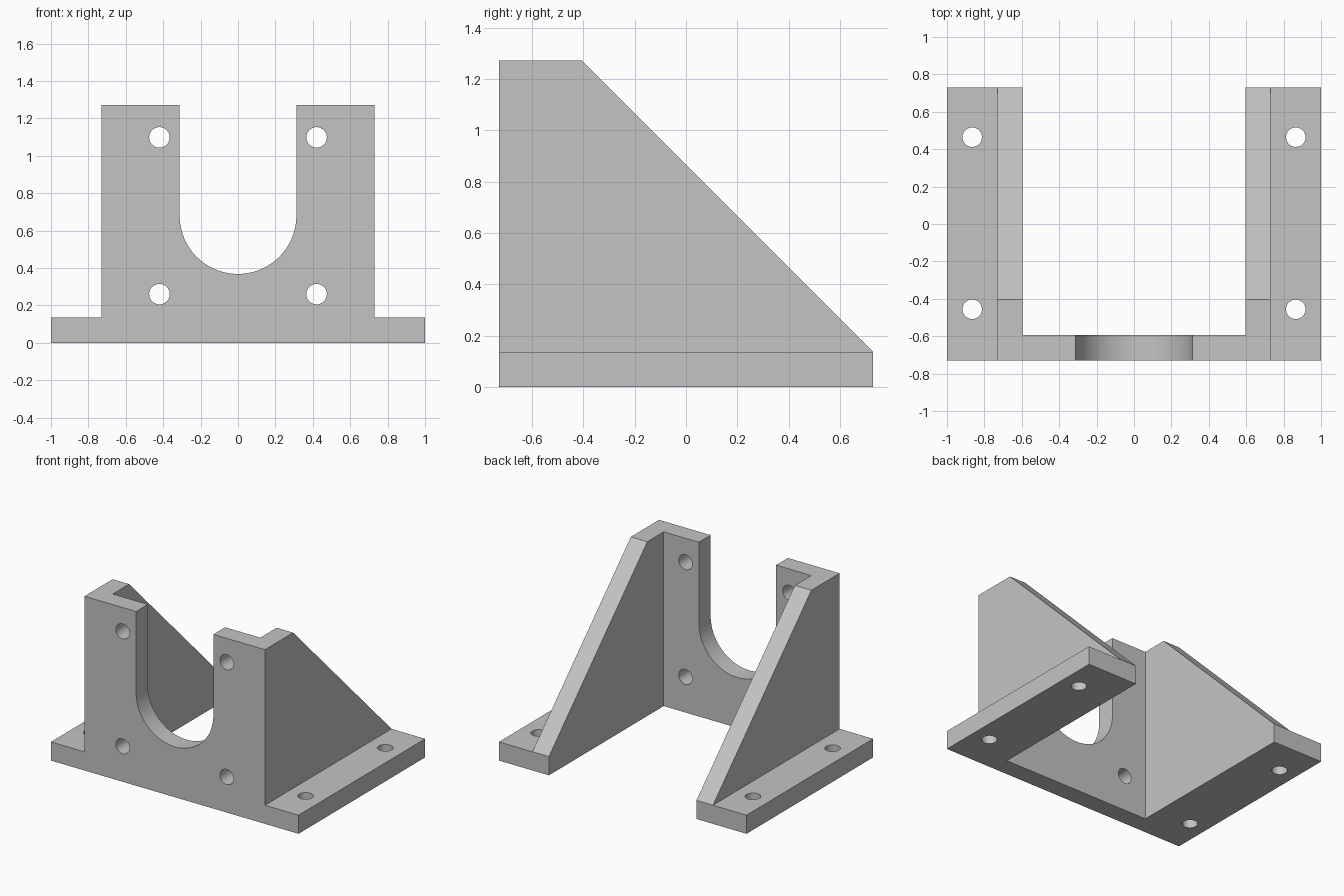
import bpy, bmesh, math
from mathutils import Vector

if "Cube" in bpy.data.objects:
    bpy.data.objects.remove(bpy.data.objects["Cube"])

W, D, H = 1.0, 0.73, 1.272       # half width, half depth, height
T = 0.136                        # foot thickness
OUT, INN = 0.729, 0.596          # outer and inner face of the side gussets
AXES = {'x': (1, 2, 0), 'y': (0, 2, 1), 'z': (0, 1, 2)}

metal = bpy.data.materials.new("grey_metal")
metal.diffuse_color = (0.55, 0.55, 0.55, 1)
metal.use_nodes = True
metal.node_tree.nodes["Principled BSDF"].inputs["Base Color"].default_value = metal.diffuse_color


def prism(name, profile, axis, lo, hi):
    """Extrude a closed 2D profile along an axis from lo to hi."""
    u, v, w = AXES[axis]
    bm = bmesh.new()
    verts = []
    for a, b in profile:
        p = Vector((0, 0, 0))
        p[u], p[v], p[w] = a, b, lo
        verts.append(bm.verts.new(p))
    face = bm.faces.new(verts)
    ext = bmesh.ops.extrude_face_region(bm, geom=[face])
    move = Vector((0, 0, 0))
    move[w] = hi - lo
    bmesh.ops.translate(bm, vec=move, verts=[g for g in ext['geom'] if isinstance(g, bmesh.types.BMVert)])
    bmesh.ops.recalc_face_normals(bm, faces=bm.faces)
    me = bpy.data.meshes.new(name)
    bm.to_mesh(me)
    bm.free()
    me.materials.append(metal)
    ob = bpy.data.objects.new(name, me)
    bpy.context.collection.objects.link(ob)
    return ob


def arc(cx, cy, r, start, end, n):
    return [(cx + r * math.cos(start + (end - start) * i / n),
             cy + r * math.sin(start + (end - start) * i / n)) for i in range(n + 1)]


def circle(cx, cy, r, n=32):
    return arc(cx, cy, r, 0, 2 * math.pi, n)[:-1]


# Full-depth body with the stepped front outline
body = prism("mounting_bracket", [(-W, 0), (W, 0), (W, T), (OUT, T), (OUT, H),
                                  (-OUT, H), (-OUT, T), (-W, T)], 'y', -D, D)

cutters = []
# Open space between the gussets, behind the face plate
cutters.append(prism("cut_centre", [(-INN, -0.594), (INN, -0.594), (INN, 2), (-INN, 2)], 'z', -0.5, 2))
# Sloped back edge of the gussets
k = (H - T - 0.001) / (D + 0.405)
cutters.append(prism("cut_slope", [(-0.405 - 0.5, H + 0.5 * k), (D + 0.1, T + 0.001 - 0.1 * k),
                                   (D + 0.1, H + 0.5 * k)], 'x', -OUT - 0.05, OUT + 0.05))
# Round-bottomed slot in the face plate
cutters.append(prism("cut_slot", arc(0, 0.68, 0.312, math.pi, 2 * math.pi, 48)
                     + [(0.312, 2), (-0.312, 2)], 'y', -1, -0.3))
# Bolt holes in the face plate and in the feet
for s in (-1, 1):
    for z in (0.26, 1.098):
        cutters.append(prism("cut_face_hole", circle(s * 0.42, z, 0.055), 'y', -1, -0.5))
    for y in (-0.456, 0.464):
        cutters.append(prism("cut_foot_hole", circle(s * 0.865, y, 0.052), 'z', -0.2, 0.4))

for c in cutters:
    c.hide_render = True
    m = body.modifiers.new(c.name, 'BOOLEAN')
    m.operation, m.solver, m.object = 'DIFFERENCE', 'EXACT', c

# Bake the cuts and drop the cutters
dg = bpy.context.evaluated_depsgraph_get()
baked = bpy.data.meshes.new_from_object(body.evaluated_get(dg))
body.modifiers.clear()
body.data = baked
for c in cutters:
    bpy.data.objects.remove(c)

# Smooth curved walls, crisp edges
bpy.context.view_layer.objects.active = body
body.select_set(True)
bpy.ops.object.shade_smooth_by_angle(angle=math.radians(30))
